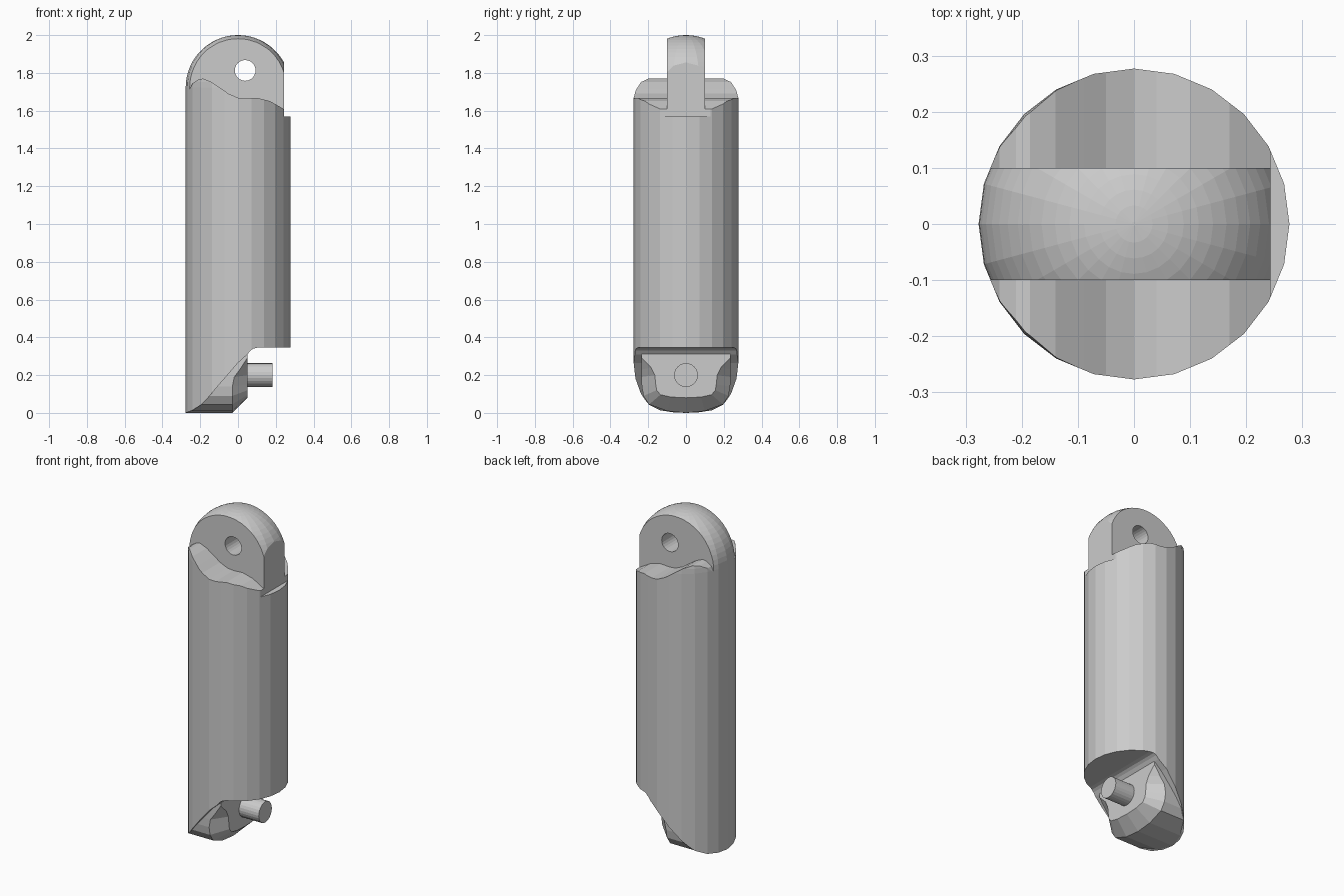
import bpy, bmesh, math

if "Cube" in bpy.data.objects:
    bpy.data.objects.remove(bpy.data.objects["Cube"])

R = 0.277


def make(name, verts, faces):
    bm = bmesh.new()
    vs = [bm.verts.new(v) for v in verts]
    for f in faces:
        bm.faces.new([vs[i] for i in f])
    bmesh.ops.recalc_face_normals(bm, faces=bm.faces[:])
    me = bpy.data.meshes.new(name)
    bm.to_mesh(me)
    bm.free()
    ob = bpy.data.objects.new(name, me)
    bpy.context.collection.objects.link(ob)
    return ob


def loft(name, rings):
    """Closed solid through rings with equal point counts, capped at both ends."""
    n = len(rings[0])
    verts = [p for r in rings for p in r]
    faces = [tuple(range(n)), tuple(range((len(rings) - 1) * n, len(rings) * n))]
    for k in range(len(rings) - 1):
        for i in range(n):
            j = (i + 1) % n
            faces.append((k * n + i, k * n + j, (k + 1) * n + j, (k + 1) * n + i))
    return make(name, verts, faces)


def extrude_y(name, pts, y0, y1):
    return loft(name, [[(x, y, z) for x, z in pts] for y in (y0, y1)])


def circle(r, z, n):
    return [(r * math.cos(2 * math.pi * i / n), r * math.sin(2 * math.pi * i / n), z)
            for i in range(n)]


def subtract(ob, cutter):
    m = ob.modifiers.new("cut", 'BOOLEAN')
    m.operation, m.solver, m.object = 'DIFFERENCE', 'EXACT', cutter
    bpy.context.view_layer.objects.active = ob
    bpy.ops.object.modifier_apply(modifier=m.name)
    bpy.data.objects.remove(cutter)


# Domed cylinder
zc = 2 - R
rings = [circle(R, -0.05, 24)]
for i in range(16):
    a = math.radians(90 * i / 15.15)
    rings.append(circle(R * math.cos(a), zc + R * math.sin(a), 24))
rings[-1] = circle(0.004, 2.0, 24)
body = loft("body", rings)

# Side pockets with a wavy floor leave the hinge tang in the middle
wave = [(-0.4, 2.2), (-0.4, 1.66), (-0.275, 1.67), (-0.255, 1.715), (-0.24, 1.745),
        (-0.21, 1.765), (-0.185, 1.77), (-0.14, 1.752), (-0.09, 1.718), (-0.05, 1.69),
        (0, 1.668), (0.04, 1.664), (0.1, 1.668), (0.17, 1.65), (0.245, 1.607),
        (0.4, 1.58), (0.4, 2.2)]
for s in (-1, 1):
    subtract(body, extrude_y("pocket_cutter", wave, 0.1 * s, 0.5 * s))

# Flat on the right of the tang
subtract(body, extrude_y("flat_cutter", [(0.243, 1.57), (0.5, 1.57), (0.5, 2.2), (0.243, 2.2)],
                         -0.5, 0.5))

# Hinge hole
hole = [(0.038 + x, 1.813 + y) for x, y, _ in circle(0.055, 0, 24)]
subtract(body, extrude_y("hole_cutter", hole, -0.5, 0.5))

# Lower cut: diagonal sides, concave corner and flat underside
under = [(-0.4, -0.1), (-0.4, 0), (-0.277, 0), (-0.24, 0.014), (-0.2, 0.04), (-0.17, 0.068),
         (0, 0.265), (0.05, 0.31), (0.066, 0.33), (0.08, 0.34), (0.1, 0.345),
         (0.4, 0.345), (0.4, -0.1)]
lower_cutter = extrude_y("lower_cutter", under, -0.5, 0.5)

# Nose block kept inside the lower cut, bevelled toward its front face
edge = [(0.05, 0.235, 0.37), (0.05, 0.235, 0.292), (0.01, 0.236, 0.23), (-0.02, 0.236, 0.19),
        (-0.03, 0.234, 0.14), (-0.03, 0.225, 0.09), (-0.03, 0.195, 0.045),
        (-0.03, 0.1, 0.01), (-0.03, 0, 0)]
face = [(0.235, 0.37), (0.235, 0.29), (0.185, 0.24), (0.165, 0.2), (0.16, 0.15),
        (0.155, 0.12), (0.135, 0.096), (0.08, 0.084), (0, 0.08)]


def both_sides(half):
    return half + [(x, -y, z) for x, y, z in reversed(half[:-1])]


nose = loft("nose_keeper", [
    both_sides([(-0.45, y, z) for _, y, z in edge]),
    both_sides(edge),
    both_sides([(0.051, y, z) for y, z in face])])
subtract(lower_cutter, nose)
subtract(body, lower_cutter)

# Locating pin
loft("pin", [[(x, a, 0.2 + b) for a, b, _ in circle(0.063, 0, 24)] for x in (0.03, 0.183)])
